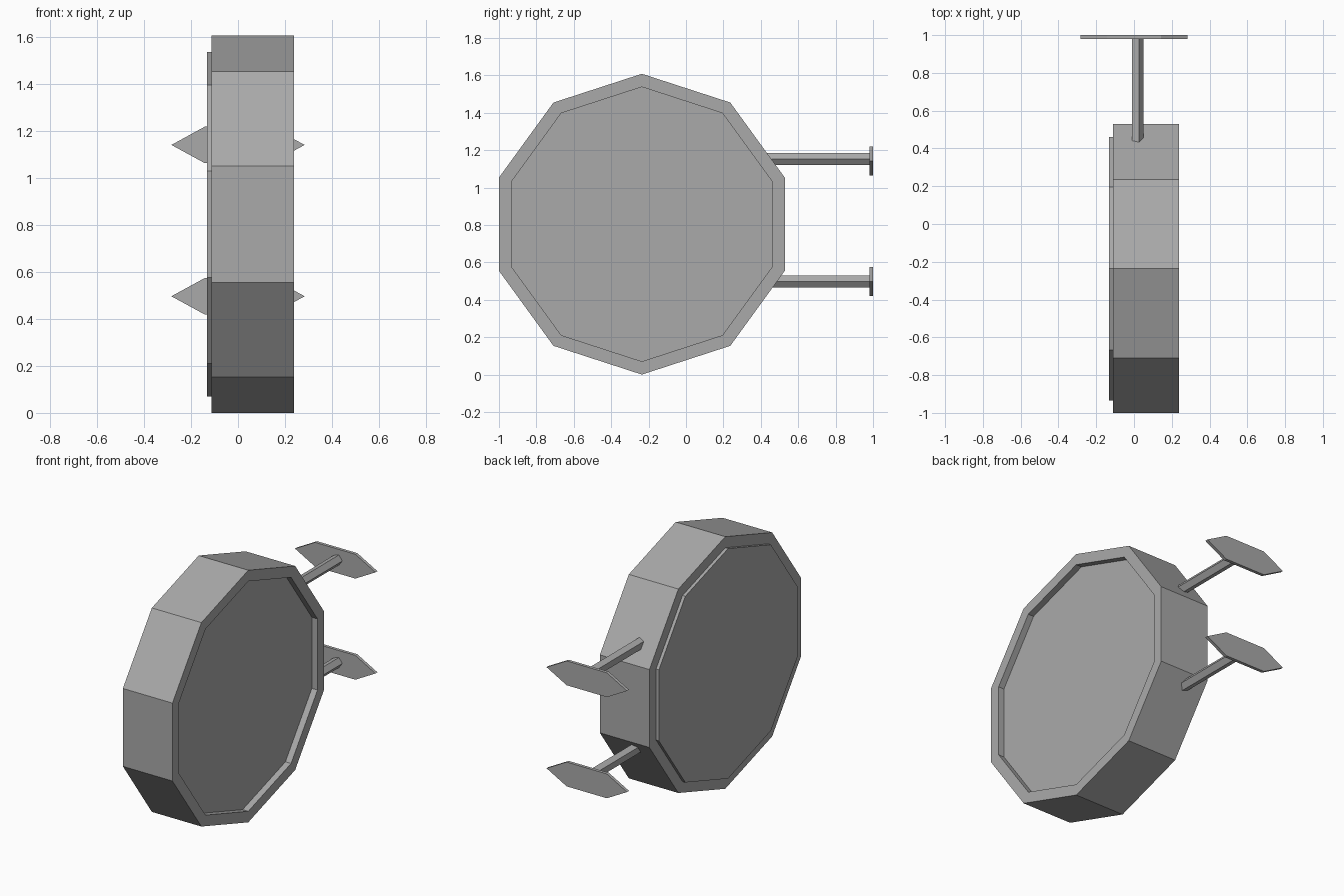
import bpy, bmesh
from math import cos, sin, pi
from mathutils import Vector

cube = bpy.data.objects.get("Cube")
if cube:
    bpy.data.objects.remove(cube, do_unlink=True)

grey = bpy.data.materials.new("mid_grey")
grey.use_nodes = True
colour = (0.4, 0.4, 0.4, 1)
grey.diffuse_color = colour
grey.node_tree.nodes["Principled BSDF"].inputs["Base Color"].default_value = colour


def prism(sides, start, u, v, depth):
    """Polygon around start, spanned by u and v, extruded along depth."""
    bm = bmesh.new()
    u, v, start = Vector(u), Vector(v), Vector(start)
    angles = [2 * pi * i / sides for i in range(sides)]
    face = bm.faces.new([bm.verts.new(start + u * cos(a) + v * sin(a)) for a in angles])
    cap = bmesh.ops.extrude_face_region(bm, geom=[face])["geom"]
    bmesh.ops.translate(bm, vec=depth, verts=[g for g in cap if isinstance(g, bmesh.types.BMVert)])
    bmesh.ops.recalc_face_normals(bm, faces=bm.faces)
    return bm


def finish(bm, name):
    mesh = bpy.data.meshes.new(name)
    bm.to_mesh(mesh)
    bm.free()
    mesh.materials.append(grey)
    obj = bpy.data.objects.new(name, mesh)
    bpy.context.collection.objects.link(obj)


# Ten-sided drum: recessed panel on the left, raised panel on the right
R, inner = 0.804, 0.73
body = prism(10, (-0.112, -0.236, R), (0, 0, R), (0, R, 0), (0.35, 0, 0))
for side, shift in ((1, -0.04), (-1, -0.02)):
    cap = next(f for f in body.faces if f.normal.x * side > 0.9)
    rim = (R - inner) * cos(pi / 10)
    bmesh.ops.inset_region(body, faces=[cap], thickness=rim)
    # A step wall between the rim and the panel
    panel = bmesh.ops.extrude_face_region(body, geom=[cap])["geom"]
    bmesh.ops.delete(body, geom=[cap], context='FACES_ONLY')
    verts = [g for g in panel if isinstance(g, bmesh.types.BMVert)]
    bmesh.ops.translate(body, vec=(shift, 0, 0), verts=verts)
bmesh.ops.recalc_face_normals(body, faces=body.faces)
finish(body, "drum_body")

# Five-sided rods, each ending in a flat stretched hexagon
for name, rod_z, foot_z in (("upper", 1.152, 1.142), ("lower", 0.498, 0.497)):
    r = 0.034
    finish(prism(5, (0.016, 0.4, rod_z), (r, 0, 0), (0, 0, r), (0, 0.585, 0)), name + "_rod")
    finish(prism(6, (0, 0.98, foot_z), (0.284, 0, 0), (0, 0, 0.0895), (0, 0.02, 0)), name + "_foot_plate")
